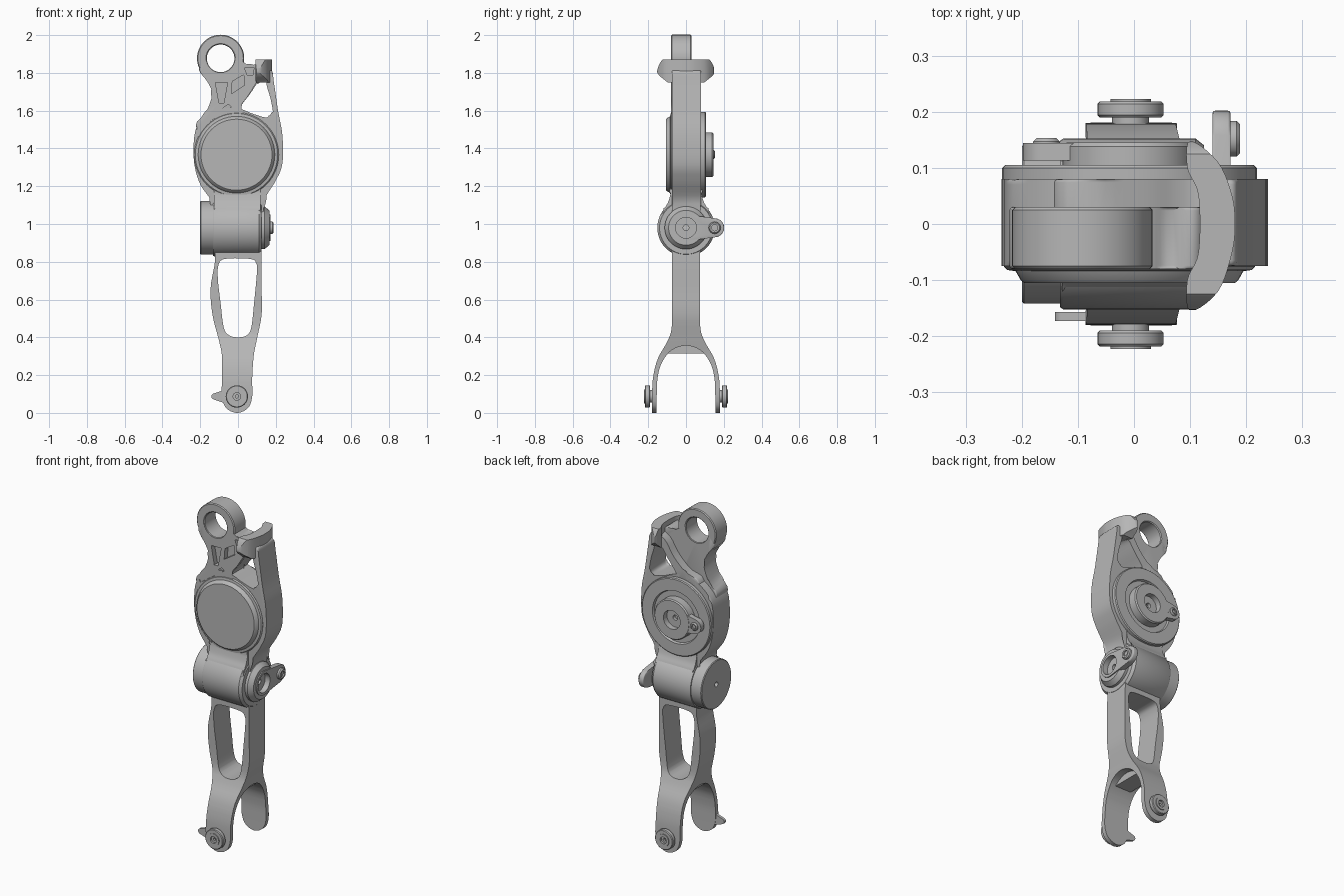
import bpy, bmesh, math
from mathutils import Matrix, Vector

if "Cube" in bpy.data.objects:
    bpy.data.objects.remove(bpy.data.objects["Cube"])

metal = bpy.data.materials.new("cast_grey_metal")
metal.use_nodes = True
GREY = (0.47, 0.47, 0.47, 1)
metal.diffuse_color = GREY
metal.node_tree.nodes["Principled BSDF"].inputs["Base Color"].default_value = GREY
parts = []


def finish(name, bm):
    bmesh.ops.recalc_face_normals(bm, faces=bm.faces)
    mesh = bpy.data.meshes.new(name)
    bm.to_mesh(mesh)
    bm.free()
    mesh.materials.append(metal)
    obj = bpy.data.objects.new(name, mesh)
    bpy.context.scene.collection.objects.link(obj)
    parts.append(obj)
    return obj


def smooth(pts, steps=5):
    """Closed smooth curve through the points."""
    out, n = [], len(pts)
    for i in range(n):
        a, b, c, d = (Vector(pts[(i + k) % n]) for k in (-1, 0, 1, 2))
        for s in range(steps):
            t = s / steps
            out.append(b + 0.5 * t * ((c - a) + t * ((2*a - 5*b + 4*c - d) + t * (3*b - 3*c + d - a))))
    return out


def prism(name, pts, axis, lo, hi, bevel=0):
    """Extrude a flat outline along an axis, with optional rounded rims."""
    place = {"x": lambda p, t: (t, p[0], p[1]),
             "y": lambda p, t: (p[0], t, p[1]),
             "z": lambda p, t: (p[0], p[1], t)}[axis]
    bm = bmesh.new()
    rings = [[bm.verts.new(place(p, t)) for p in pts] for t in (lo, hi)]
    caps = [bm.faces.new(r) for r in rings]
    n = len(pts)
    for i in range(n):
        j = (i + 1) % n
        bm.faces.new((rings[0][i], rings[0][j], rings[1][j], rings[1][i]))
    if bevel:
        rim = [e for f in caps for e in f.edges]
        bmesh.ops.bevel(bm, geom=rim, offset=bevel, segments=3, profile=0.5, affect="EDGES")
    return finish(name, bm)


def lathe(name, axis, centre, profile, steps=56):
    """Turn (radius, distance along axis) pairs about an axis."""
    bm = bmesh.new()
    vs = [bm.verts.new((r, 0, t)) for r, t in profile]
    es = [bm.edges.new(p) for p in zip(vs, vs[1:])]
    bmesh.ops.spin(bm, geom=vs + es, axis=(0, 0, 1), cent=(0, 0, 0), angle=math.tau, steps=steps)
    bmesh.ops.remove_doubles(bm, verts=bm.verts, dist=1e-5)
    turn = {"x": Matrix.Rotation(math.pi / 2, 4, "Y"),
            "y": Matrix.Rotation(-math.pi / 2, 4, "X"),
            "-y": Matrix.Rotation(math.pi / 2, 4, "X")}[axis]
    bm.transform(Matrix.Translation(centre) @ turn)
    return finish(name, bm)


def combine(tool, mode, *objs):
    """Apply a boolean to each object, then remove the tool."""
    for obj in objs:
        mod = obj.modifiers.new("cut", "BOOLEAN")
        mod.operation, mod.solver, mod.object = mode, "EXACT", tool
        bpy.context.view_layer.objects.active = obj
        bpy.ops.object.modifier_apply(modifier=mod.name)
    parts.remove(tool)
    bpy.data.objects.remove(tool)


def teardrop(centre, direction, reach, big, small):
    """Outline wrapping a hub circle and a smaller tip circle."""
    phi = math.acos((big - small) / reach)
    pts = []
    for k in range(33):
        a = phi + (math.tau - 2 * phi) * k / 32 + direction
        pts.append((centre[0] + big * math.cos(a), centre[1] + big * math.sin(a)))
    tip = (centre[0] + reach * math.cos(direction), centre[1] + reach * math.sin(direction))
    for k in range(17):
        a = -phi + 2 * phi * k / 16 + direction
        pts.append((tip[0] + small * math.cos(a), tip[1] + small * math.sin(a)))
    return pts


def mirrored(half):
    return half + [(-y, z) for y, z in reversed(half)]


def recess(axis, centre, top, floor):
    return lathe("recess_cutter", axis, centre, [
        (0, floor - .02), (.015, floor - .02), (.015, floor), (.055, floor), (.055, top + .05), (0, top + .05)])


def bolt(name, axis, centre, base, top, r):
    return lathe(name, axis, centre, [
        (0, base), (r, base), (r, top - .006), (r - .006, top), (r * .5, top), (r * .5, top - .008), (0, top - .008)], 32)


# Upper housing with the side strut
prism("upper_housing", smooth([
    (-.11, 1.02), (-.14, 1.12), (-.2, 1.21), (-.23, 1.31), (-.235, 1.42), (-.215, 1.52), (-.14, 1.59),
    (-.06, 1.615), (.01, 1.61), (.08, 1.583), (.155, 1.563), (.184, 1.583), (.173, 1.66), (.152, 1.735),
    (.15, 1.8), (.18, 1.81), (.19, 1.75), (.212, 1.6),
    (.235, 1.47), (.235, 1.32), (.2, 1.23), (.14, 1.13), (.11, 1.02)]), "y", -.075, .08, .01)

# Bridge from the housing up to the strut top, closing the window
prism("strut_bridge", smooth([
    (-.14, 1.54), (-.13, 1.61), (-.05, 1.64), (.025, 1.71), (.075, 1.785), (.12, 1.815), (.165, 1.81),
    (.165, 1.755), (.135, 1.757), (.105, 1.748), (.065, 1.69), (.012, 1.62), (-.03, 1.54)]), "y", -.07, .08, .006)

# Flared crest at the top of the strut
crest = prism("strut_crest", smooth([
    (.1, -.155), (.15, -.12), (.175, -.05), (.18, 0), (.175, .05), (.15, .11), (.1, .148),
    (.095, .1), (.115, .05), (.115, -.05), (.095, -.1)]), "z", 1.75, 1.87)
combine(prism("flare_cutter", smooth(mirrored([
    (.075, 1.6), (.075, 1.68), (.09, 1.74), (.14, 1.785), (.152, 1.815), (.12, 1.875), (.05, 1.9)])), "x", 0, .4),
    "INTERSECT", crest)

# Neck and top eye
neck = prism("neck", smooth([
    (-.205, 1.83), (-.16, 1.75), (-.137, 1.687), (-.17, 1.59), (-.222, 1.52), (-.15, 1.4), (.05, 1.5),
    (.01, 1.605), (.055, 1.68), (.1, 1.752), (.13, 1.8), (.11, 1.845), (.06, 1.84), (.02, 1.86), (-.09, 1.9)]),
    "y", -.08, .03, .006)
EYE = (-.092, 0, 1.877)
lathe("top_eye", "y", EYE, [
    (.073, -.075), (.078, -.08), (.12, -.08), (.125, -.075), (.125, .025), (.12, .03), (.078, .03), (.073, .025), (.073, -.075)])
combine(lathe("eye_cutter", "y", EYE, [(0, -.2), (.076, -.2), (.076, .2), (0, .2)]), "DIFFERENCE", neck)

# Shallow pockets between the ribs
for pocket in (
    [(-.12, 1.75), (-.055, 1.75), (-.075, 1.64), (-.1, 1.64)],
    [(-.03, 1.755), (.03, 1.79), (.035, 1.735), (-.035, 1.69)],
    [(.035, 1.825), (.085, 1.83), (.08, 1.79), (.05, 1.785)],
    [(-.2, 1.525), (-.05, 1.635), (-.035, 1.62), (-.19, 1.512)],
):
    combine(prism("pocket_cutter", pocket, "y", -.3, -.05), "DIFFERENCE", neck)

# Front cover disc
DISC = (-.008, 0, 1.367)
lathe("front_cover", "-y", DISC, [
    (0, .05), (.224, .05), (.224, .076), (.218, .082), (.203, .084), (.194, .1), (.188, .105), (0, .105)])

# Rear plate, hub and clamp lug
lathe("rear_plate", "y", DISC, [
    (0, .05), (.227, .05), (.227, .1), (.222, .105), (.155, .105), (.15, .092), (0, .092)])
rear_hub = lathe("rear_hub", "y", DISC, [(0, .08), (.118, .08), (.118, .138), (.112, .145), (0, .145)])
rear_lug = prism("rear_lug", teardrop((DISC[0], DISC[2]), math.pi, .148, .07, .042), "y", .113, .144, .004)
combine(recess("y", DISC, .145, .112), "DIFFERENCE", rear_hub, rear_lug)
bolt("rear_bolt", "y", (DISC[0] - .148, 0, DISC[2]), .12, .153, .024)

# Elbow barrel with its fillet, end cap, hub and clamp lug
ELBOW = (0, 0, .98)
lathe("elbow_barrel", "x", ELBOW, [(0, -.132), (.148, -.132), (.152, -.126), (.152, .11), (.14, .125), (0, .125)])
prism("elbow_fillet", smooth(mirrored([(.115, 1.04), (.113, 1.08), (.093, 1.12), (.079, 1.17), (.07, 1.21)])),
      "x", -.128, .12, .008)
lathe("elbow_end_cap", "x", ELBOW, [
    (0, -.18), (.014, -.18), (.014, -.2), (.138, -.2), (.142, -.196), (.142, -.12), (0, -.12)])
elbow_hub = lathe("elbow_hub", "x", ELBOW, [(0, .1), (.113, .1), (.113, .14), (.092, .166), (0, .166)])
elbow_lug = prism("elbow_lug", teardrop((0, .98), 0, .152, .07, .05), "x", .14, .172, .005)
combine(recess("x", ELBOW, .17, .14), "DIFFERENCE", elbow_hub, elbow_lug)
bolt("elbow_bolt", "x", (0, .152, .98), .15, .189, .032)

# Lower link: front outline crossed with the forked side outline
link = prism("lower_link", smooth([
    (-.11, 1), (-.122, .9), (-.122, .8), (-.145, .66), (-.135, .52), (-.1, .38), (-.085, .3), (-.085, .18),
    (-.085, .085), (-.062, .025), (-.005, 0), (.052, .025), (.075, .085), (.075, .18), (.083, .3),
    (.1, .39), (.125, .52), (.125, .66), (.125, .8), (.12, .9), (.11, 1)]), "y", -.4, .4)
combine(prism("fork_cutter", smooth(mirrored([
    (.05, 1.05), (.075, .98), (.075, .85), (.075, .65), (.075, .46), (.098, .38), (.148, .29), (.174, .19),
    (.18, .08), (.18, -.02), (.178, -.1), (.157, -.1), (.155, -.02), (.155, .08), (.152, .17), (.135, .25),
    (.09, .32), (.03, .352)])), "x", -.4, .4), "INTERSECT", link)
combine(prism("link_window_cutter", smooth([
    (-.07, .815), (.065, .815), (.097, .79), (.1, .74), (.085, .58), (.07, .45), (.045, .41), (0, .4),
    (-.045, .41), (-.075, .45), (-.092, .58), (-.106, .7), (-.104, .78)]), "y", -.4, .4), "DIFFERENCE", link)

# Flat web under the fork arch
prism("fork_web", mirrored([(.095, .315), (.085, .34), (.03, .365)]), "x", -.055, .05)

# Fork pins and the small retaining tab
for side, axis in (("front", "-y"), ("rear", "y")):
    lathe(side + "_fork_pin", axis, (-.006, 0, .087), [
        (0, .16), (.033, .16), (.033, .19), (.055, .19), (.059, .194), (.059, .214), (.055, .218),
        (.036, .218), (.036, .223), (.02, .223), (.02, .212), (.008, .212), (.008, .2), (0, .2)], 40)
prism("retaining_tab", teardrop((-.075, .087), math.pi, .05, .032, .016), "y", -.173, -.157, .003)

# Soft shading with crisp edges
bpy.ops.object.select_all(action="DESELECT")
for obj in parts:
    obj.select_set(True)
bpy.context.view_layer.objects.active = parts[0]
bpy.ops.object.shade_smooth_by_angle(angle=math.radians(35))
